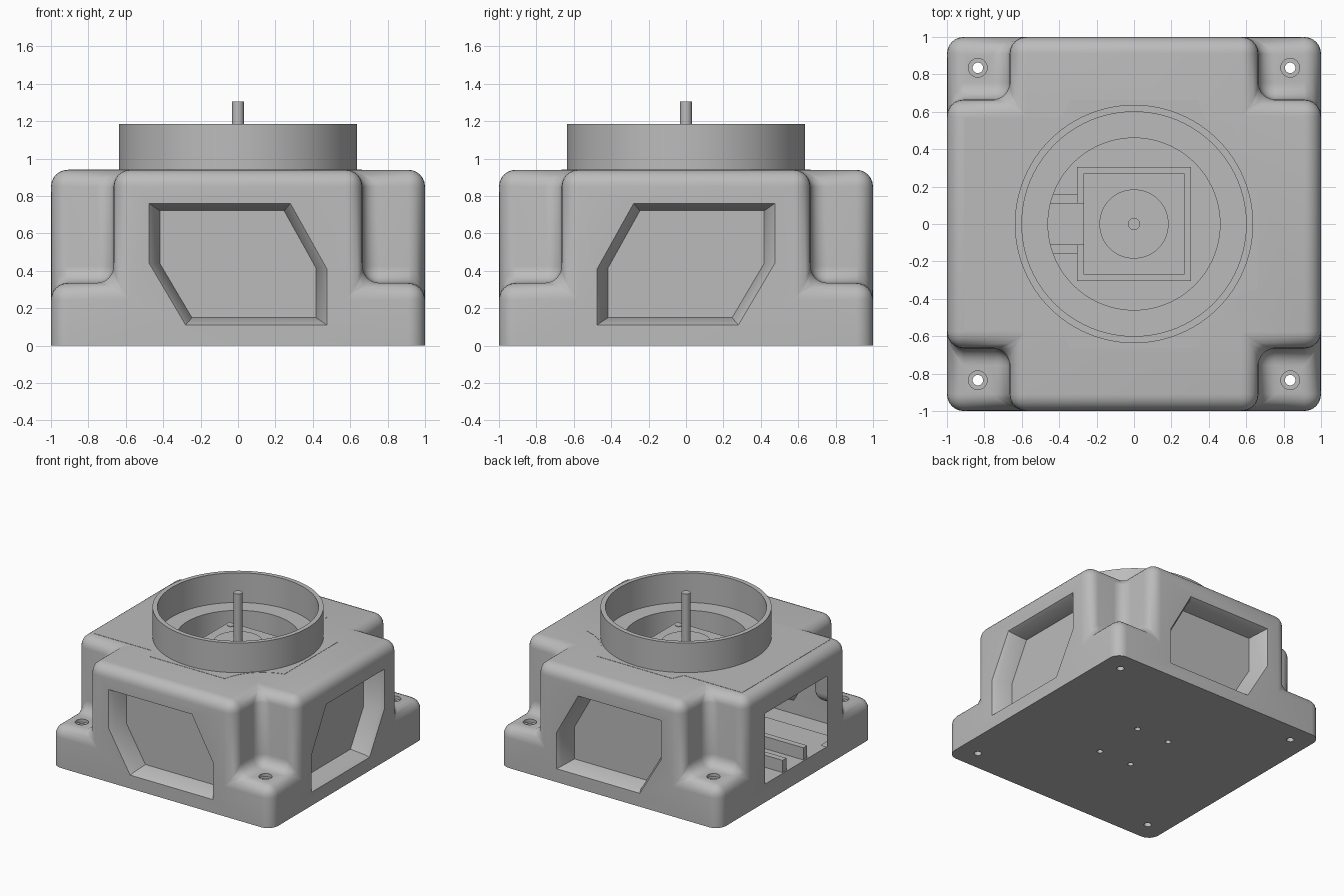
import bpy, bmesh
from math import cos, sin, pi, radians
from mathutils import Vector

cube = bpy.data.objects.get("Cube")
if cube:
    bpy.data.objects.remove(cube, do_unlink=True)

GREY = (0.5, 0.5, 0.5, 1)
grey = bpy.data.materials.new("plain_grey")
grey.use_nodes = True
grey.diffuse_color = GREY
grey.node_tree.nodes["Principled BSDF"].inputs["Base Color"].default_value = GREY

TOP, FLOOR, CEILING, NOTCH = 0.94, 0.15, 0.73, 0.665


def loft(name, rings):
    """Skin a stack of equal point rings and cap both ends."""
    bm = bmesh.new()
    rows = [[bm.verts.new(p) for p in ring] for ring in rings]
    n = len(rows[0])
    for a, b in zip(rows, rows[1:]):
        for i in range(n):
            j = (i + 1) % n
            bm.faces.new((a[i], a[j], b[j], b[i]))
    bm.faces.new(rows[0])
    bm.faces.new(rows[-1])
    bmesh.ops.recalc_face_normals(bm, faces=bm.faces)
    mesh = bpy.data.meshes.new(name)
    bm.to_mesh(mesh)
    bm.free()
    mesh.materials.append(grey)
    obj = bpy.data.objects.new(name, mesh)
    bpy.context.collection.objects.link(obj)
    return obj


def prism(name, outline, z0, z1):
    return loft(name, [[(x, y, z) for x, y in outline] for z in (z0, z1)])


def box(name, x0, x1, y0, y1, z0, z1):
    return prism(name, [(x0, y0), (x1, y0), (x1, y1), (x0, y1)], z0, z1)


def cylinder(name, r, z0, z1, x=0, y=0, sides=32):
    angles = [2 * pi * i / sides for i in range(sides)]
    return prism(name, [(x + r * cos(a), y + r * sin(a)) for a in angles], z0, z1)


def activate(obj):
    bpy.ops.object.select_all(action='DESELECT')
    obj.select_set(True)
    bpy.context.view_layer.objects.active = obj


def cut(obj, cutter):
    """Subtract a cutter, then throw it away."""
    cutter.hide_render = True
    mod = obj.modifiers.new("cut", 'BOOLEAN')
    mod.operation, mod.solver, mod.object = 'DIFFERENCE', 'EXACT', cutter
    activate(obj)
    bpy.ops.object.modifier_apply(modifier=mod.name)
    bpy.data.objects.remove(cutter, do_unlink=True)


def smooth(obj):
    activate(obj)
    bpy.ops.object.shade_smooth_by_angle(angle=radians(35))


CORNERS = [(sx, sy) for sx in (-1, 1) for sy in (-1, 1)]

# Housing: block with stepped corners, every edge rounded but the base
housing = box("housing", -1, 1, -1, 1, -0.5, TOP)
for sx, sy in CORNERS:
    xs, ys = sorted((sx * NOTCH, sx * 1.5)), sorted((sy * NOTCH, sy * 1.5))
    cut(housing, box("notch", *xs, *ys, 0.335, 1.5))
bevel = housing.modifiers.new("round", 'BEVEL')
bevel.width, bevel.segments = 0.09, 6
bevel.limit_method, bevel.angle_limit = 'ANGLE', radians(40)
activate(housing)
bpy.ops.object.modifier_apply(modifier=bevel.name)
cut(housing, box("base_trim", -2, 2, -2, 2, -1, 0))

# Slanted pockets on the front, back and left sides
POCKET = [(-0.475, 0.76), (0.28, 0.76), (0.475, 0.41),
          (0.475, 0.11), (-0.28, 0.11), (-0.475, 0.44)]
LAYERS = [(-0.05, 1), (0, 1), (0.03, 0.95), (0.15, 0.88)]
PLACES = [lambda u, z, d: (u, d - 1, z),
          lambda u, z, d: (u, 1 - d, z),
          lambda u, z, d: (1 - d, -u, z)]
for place in PLACES:
    rings = [[place(u * s, 0.435 + (z - 0.435) * s, d) for u, z in POCKET]
             for d, s in LAYERS]
    cut(housing, loft("pocket", rings))

# Bolt holes in the feet and mounting holes in the floor
for sx, sy in CORNERS:
    cut(housing, cylinder("bolt_hole", 0.028, -0.1, 0.5, sx * 0.835, sy * 0.835))
    cut(housing, cylinder("bolt_seat", 0.05, 0.31, 0.5, sx * 0.835, sy * 0.835))
    cut(housing, cylinder("floor_hole", 0.022, -0.1, 0.3, sx * 0.15, sy * 0.22, 16))

# Hollow interior, side opening and round hole in the top
cut(housing, box("hollow", -0.95, 0.62, -0.57, 0.57, FLOOR, CEILING))
cut(housing, box("opening", -1.2, -0.8, -0.4, 0.4, FLOOR, CEILING))
cut(housing, cylinder("top_hole", 0.46, 0.6, 1.2, sides=96))

# The shell is single-skinned around the hollow
bm = bmesh.new()
bm.from_mesh(housing.data)
bm.normal_update()
lining = [f for f in bm.faces if abs(f.normal.z) < 0.1 and all(
    FLOOR - 0.01 < v.co.z < CEILING + 0.01 and abs(v.co.y) < 0.58
    and v.co.x < 0.63 for v in f.verts)]
bmesh.ops.delete(bm, geom=lining, context='FACES')
bm.to_mesh(housing.data)
bm.free()
smooth(housing)

# Thin cover plate, scalloped around two corner posts
arc = [(0.75 + 0.415 * cos(a), 0.75 + 0.415 * sin(a))
       for a in (radians(192 + 66 * i / 10) for i in range(11))]
half = [(-0.91, 0.57), (-0.38, 0.57), (-0.34, NOTCH)] + arc
cover = prism("cover_plate", half + [(x, -y) for x, y in reversed(half)],
              TOP - 0.002, TOP + 0.002)
cut(cover, cylinder("cover_hole", 0.46, 0.8, 1.2, sides=96))

# Raised collar
collar = cylinder("collar", 0.637, TOP - 0.01, 1.185, sides=96)
cut(collar, cylinder("collar_bore", 0.6, 0.5, 1.5, sides=96))
smooth(collar)

# Motor with boss, screws and shaft
motor = box("motor_body", -0.27, 0.27, -0.27, 0.27, FLOOR, 0.885)
bm = bmesh.new()
bm.from_mesh(motor.data)
bm.normal_update()
bmesh.ops.delete(bm, geom=[f for f in bm.faces if f.normal.z < -0.5], context='FACES')
bm.to_mesh(motor.data)
bm.free()
smooth(cylinder("motor_boss", 0.185, 0.88, 0.9, sides=64))
smooth(cylinder("shaft", 0.032, 0.88, 1.305))
for sx, sy in CORNERS:
    cylinder("motor_screw", 0.025, 0.88, 0.889, sx * 0.227, sy * 0.227, 8)

# Holder walls around the motor and the cable channel to the opening
for s in (-1, 1):
    outer = sorted((s * 0.27, s * 0.305))
    box("holder_side", -0.305, 0.305, *outer, FLOOR, 0.29)
    box("holder_back", -0.305, -0.27, *sorted((s * 0.11, s * 0.27)), FLOOR, 0.29)
    box("cable_rib", -0.99, -0.305, *sorted((s * 0.11, s * 0.16)), FLOOR, 0.25)
box("holder_front", 0.27, 0.305, -0.27, 0.27, FLOOR, 0.29)
